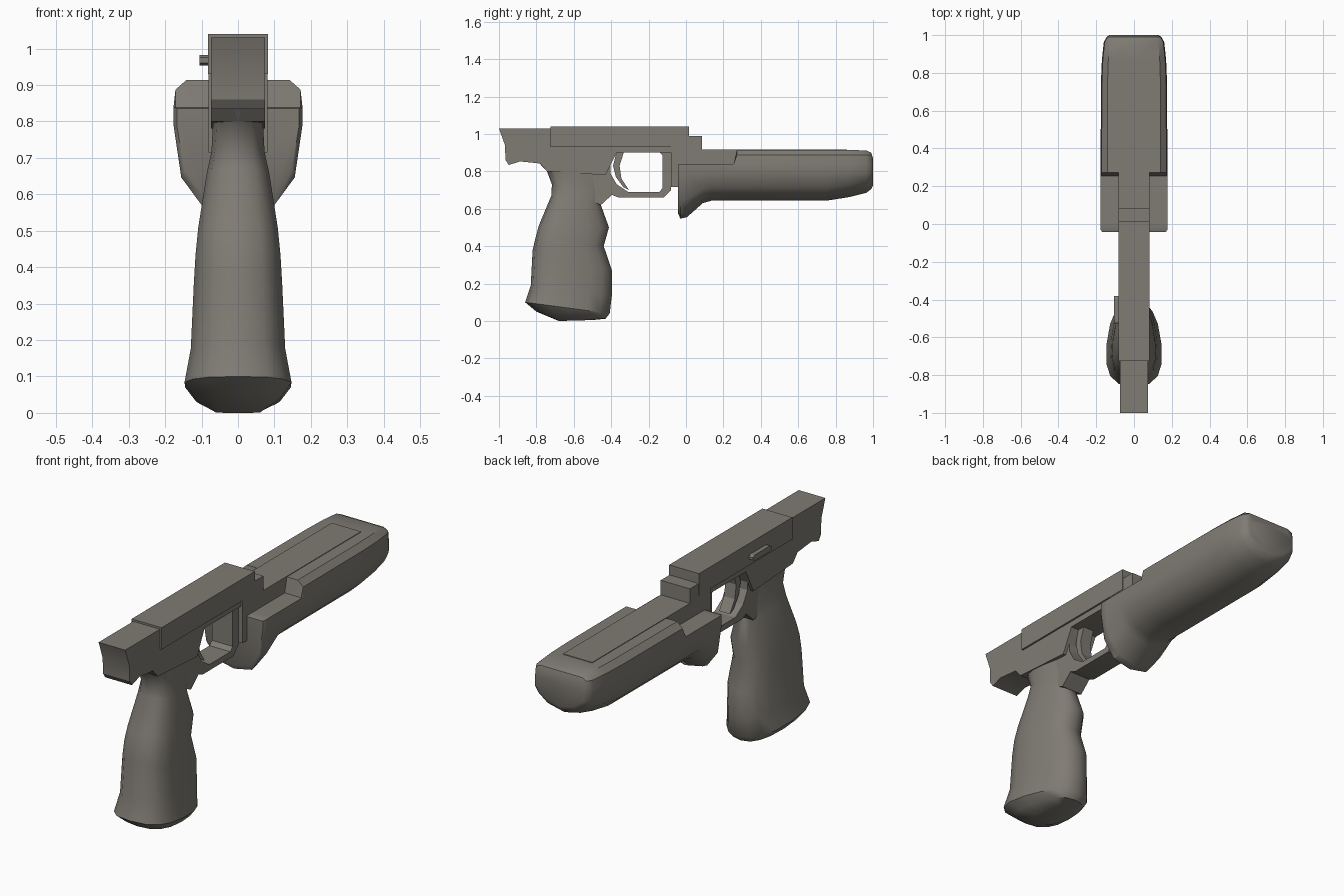
import bpy, bmesh, math

mat = bpy.data.materials.new("warm_grey")
mat.diffuse_color = (0.215, 0.2, 0.175, 1)


def finish(name, mesh, angle=35):
    """Clean normals, link, colour and shade a part."""
    bm = bmesh.new()
    bm.from_mesh(mesh)
    bmesh.ops.remove_doubles(bm, verts=bm.verts, dist=0.0005)
    bmesh.ops.recalc_face_normals(bm, faces=bm.faces)
    bm.to_mesh(mesh)
    bm.free()
    mesh.materials.clear()
    mesh.materials.append(mat)
    ob = bpy.data.objects.new(name, mesh)
    bpy.context.collection.objects.link(ob)
    bpy.ops.object.select_all(action='DESELECT')
    ob.select_set(True)
    bpy.context.view_layer.objects.active = ob
    bpy.ops.object.shade_smooth_by_angle(angle=math.radians(angle))
    return ob


def plate(name, loops, half, cx=0.0):
    """Side profile (y, z) with optional holes, extruded along x."""
    cu = bpy.data.curves.new(name, 'CURVE')
    cu.dimensions = '2D'
    cu.fill_mode = 'BOTH'
    cu.extrude = half
    for pts in loops:
        sp = cu.splines.new('POLY')
        sp.points.add(len(pts) - 1)
        for p, (y, z) in zip(sp.points, pts):
            p.co = (y, z, 0, 1)
        sp.use_cyclic_u = True
    tmp = bpy.data.objects.new("tmp", cu)
    mesh = bpy.data.meshes.new_from_object(tmp)
    bpy.data.objects.remove(tmp)
    for v in mesh.vertices:
        a, b, c = v.co
        v.co = (c + cx, a, b)
    return finish(name, mesh, 25)


def loft(name, rings):
    """Skin a list of equal-length rings and cap both ends."""
    n = len(rings[0])
    verts = [p for r in rings for p in r]
    faces = [tuple(range(n)), tuple(range(len(verts) - n, len(verts)))]
    for i in range(len(rings) - 1):
        for j in range(n):
            k = (j + 1) % n
            faces.append((i * n + j, i * n + k, (i + 1) * n + k, (i + 1) * n + j))
    mesh = bpy.data.meshes.new(name)
    mesh.from_pydata(verts, [], faces)
    return finish(name, mesh, 40)


def rect(y0, z0, y1, z1):
    return [(y0, z0), (y1, z0), (y1, z1), (y0, z1)]


# Upper slide
plate("slide", [rect(-0.725, 0.93, 0.015, 1.04)], 0.083)

# Rear block and frame
plate("frame", [[(-1, 1.03), (-0.968, 0.94), (-0.965, 0.86), (-0.947, 0.834),
                 (-0.888, 0.853), (-0.78, 0.842), (-0.743, 0.80), (-0.43, 0.78),
                 (-0.405, 0.83), (-0.37, 0.9), (-0.08, 0.9), (-0.08, 0.935),
                 (-0.70, 0.935), (-0.70, 1.03)]], 0.074)

# Trigger guard with opening
plate("trigger_guard", [
    [(-0.5, 0.92), (-0.5, 0.64), (-0.455, 0.62), (-0.396, 0.674), (-0.36, 0.66),
     (-0.12, 0.66), (-0.08, 0.70), (-0.08, 0.92)],
    [(-0.14, 0.9), (-0.125, 0.885), (-0.125, 0.71), (-0.143, 0.69), (-0.31, 0.69),
     (-0.37, 0.73), (-0.405, 0.79), (-0.405, 0.84), (-0.37, 0.9)]], 0.058)

# Trigger
plate("trigger", [[(-0.33, 0.91), (-0.355, 0.83), (-0.345, 0.76), (-0.305, 0.70),
                   (-0.335, 0.715), (-0.375, 0.77), (-0.39, 0.83), (-0.37, 0.91)]], 0.03)

# Centre bar running into the fore-end, with the step at the slide
plate("centre_bar", [[(-0.08, 0.715), (0.0, 0.715), (0.86, 0.85), (0.86, 0.917),
                      (0.085, 0.917), (0.085, 0.99), (0.0, 0.99), (0.0, 0.935),
                      (-0.08, 0.935)]], 0.081)

# Side lever
plate("side_lever", [[(-0.53, 0.96), (-0.515, 0.954), (-0.395, 0.954), (-0.38, 0.962),
                      (-0.38, 0.975), (-0.395, 0.983), (-0.515, 0.983),
                      (-0.53, 0.975)]], 0.013, -0.092)

# Grip: rings as (back z, back y, front z, front y, half width)
grip = [(0.0, -0.68, 0.005, -0.5, 0.06), (0.05, -0.80, 0.012, -0.43, 0.115),
        (0.10, -0.86, 0.04, -0.408, 0.145), (0.19, -0.83, 0.14, -0.396, 0.128),
        (0.38, -0.82, 0.27, -0.396, 0.12), (0.45, -0.803, 0.40, -0.44, 0.115),
        (0.51, -0.787, 0.50, -0.412, 0.108), (0.67, -0.72, 0.62, -0.455, 0.085),
        (0.73, -0.717, 0.68, -0.42, 0.072), (0.80, -0.743, 0.77, -0.42, 0.068),
        (0.86, -0.80, 0.85, -0.42, 0.070)]


def grip_ring(zb, yb, zf, yf, w, n=16):
    ring = []
    for i in range(n):
        a = 2 * math.pi * i / n
        s, c = math.sin(a), math.cos(a)
        c2 = math.copysign(abs(c) ** 0.8, c)
        t = (c2 + 1) / 2
        x = w * math.copysign(abs(s) ** 0.75, s) * (1 - 0.16 * c2)
        ring.append((x, yb + (yf - yb) * t, zb + (zf - zb) * t))
    return ring


loft("grip", [grip_ring(*g) for g in grip])

# Fore-end: rings as (y, half width, top z, bottom z)
fore = [(-0.043, 0.168, 0.835, 0.575), (-0.03, 0.177, 0.84, 0.547),
        (0.005, 0.177, 0.84, 0.555), (0.09, 0.177, 0.84, 0.63),
        (0.135, 0.177, 0.84, 0.643), (0.255, 0.177, 0.84, 0.643),
        (0.272, 0.177, 0.914, 0.643), (0.75, 0.175, 0.914, 0.643),
        (0.87, 0.17, 0.914, 0.662), (0.963, 0.16, 0.912, 0.685),
        (0.99, 0.145, 0.90, 0.705), (1.0, 0.13, 0.87, 0.725)]


def fore_ring(y, w, t, b):
    half = [(0, t), (0.8 * w, t), (0.97 * w, min(t, 0.887)), (w, min(t, 0.84)),
            (w, 0.79), (0.88 * w, b + 0.27 * (0.915 - b)), (0.55 * w, b + 0.02), (0, b)]
    pts = half + [(-x, z) for x, z in half[-2:0:-1]]
    return [(x, y, z) for x, z in pts]


loft("fore_end", [fore_ring(*f) for f in fore])
